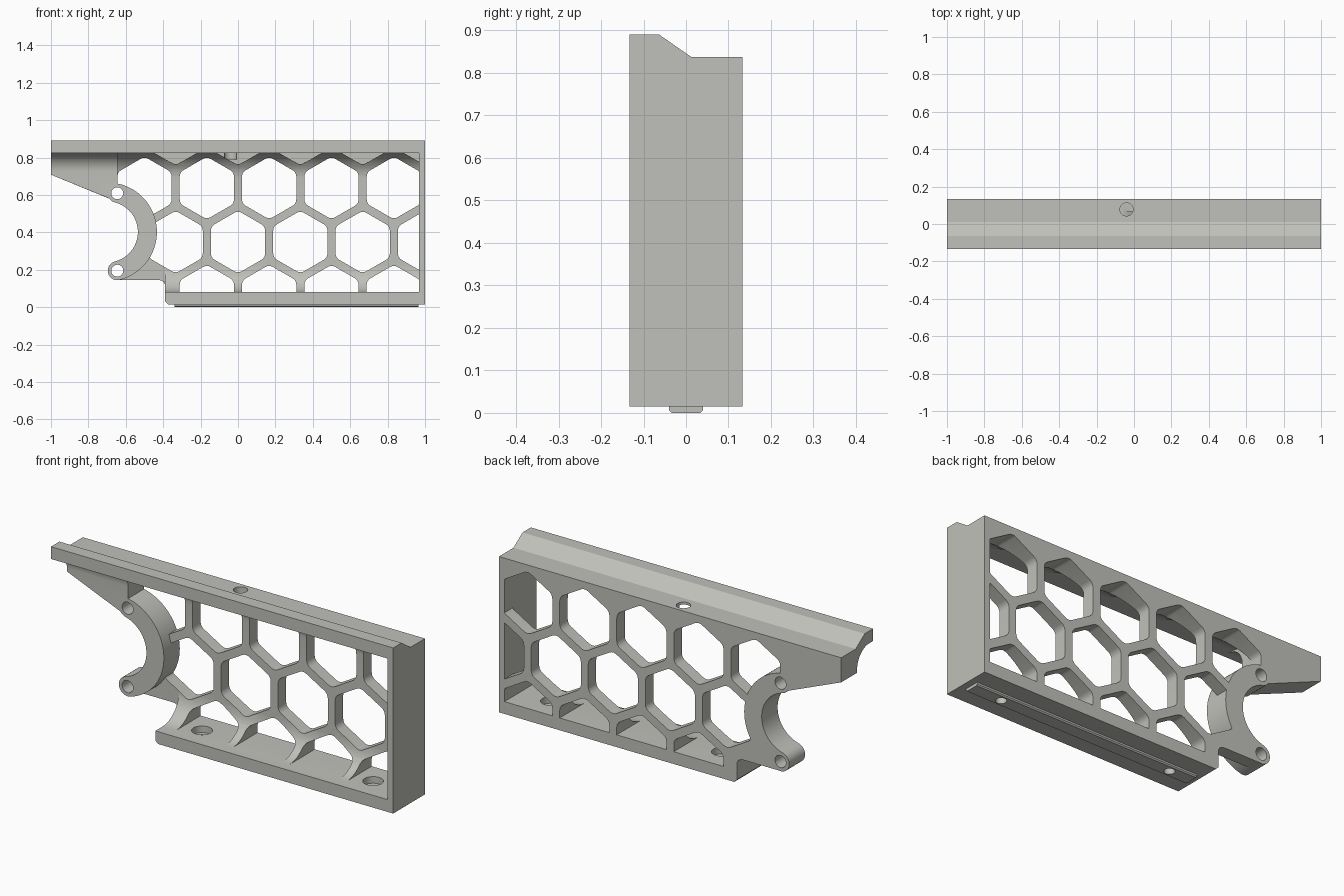
import bpy, bmesh, math
from mathutils import Vector

if "Cube" in bpy.data.objects:
    bpy.data.objects.remove(bpy.data.objects["Cube"])

BACK, FRONT, WEB, RING_Y = 0.133, -0.133, 0.066, 0.0
PITCH, ROW = 1 / 3, 0.289

grey = bpy.data.materials.new("warm_grey")
grey.diffuse_color = (0.53, 0.53, 0.495, 1)
grey.use_nodes = True
grey.node_tree.nodes["Principled BSDF"].inputs["Base Color"].default_value = grey.diffuse_color


def prism(name, polys, axis, lo, hi):
    """Extrude one or more 2D outlines along an axis."""
    place = {'x': lambda a, b, t: (t, a, b),
             'y': lambda a, b, t: (a, t, b),
             'z': lambda a, b, t: (a, b, t)}[axis]
    bm = bmesh.new()
    for pts in polys:
        n = len(pts)
        low = [bm.verts.new(place(a, b, lo)) for a, b in pts]
        top = [bm.verts.new(place(a, b, hi)) for a, b in pts]
        bm.faces.new(low)
        bm.faces.new(top[::-1])
        for i in range(n):
            j = (i + 1) % n
            bm.faces.new((low[j], low[i], top[i], top[j]))
    bmesh.ops.recalc_face_normals(bm, faces=bm.faces)
    me = bpy.data.meshes.new(name)
    bm.to_mesh(me)
    bm.free()
    me.materials.append(grey)
    ob = bpy.data.objects.new(name, me)
    bpy.context.collection.objects.link(ob)
    return ob


def boolean(target, other, op, keep=False):
    mod = target.modifiers.new("bool", 'BOOLEAN')
    mod.operation, mod.solver, mod.object = op, 'EXACT', other
    bpy.context.view_layer.update()
    deps = bpy.context.evaluated_depsgraph_get()
    me = bpy.data.meshes.new_from_object(target.evaluated_get(deps))
    target.modifiers.clear()
    target.data = me
    if not keep:
        bpy.data.objects.remove(other)


def arc(cx, cz, r, a0, a1, n):
    return [(cx + r * math.cos(math.radians(a0 + (a1 - a0) * i / n)),
             cz + r * math.sin(math.radians(a0 + (a1 - a0) * i / n)))
            for i in range(n + 1)]


def circle(cx, cz, r, n=40):
    return arc(cx, cz, r, 0, 360, n)[:-1]


def hexagon(cx, cz, apothem=0.145, r=0.04):
    """Pointed-top hexagon with rounded corners."""
    d = (apothem - r) / math.cos(math.radians(30))
    pts = []
    for k in range(6):
        a = 30 + 60 * k
        pts += arc(cx + d * math.cos(math.radians(a)),
                   cz + d * math.sin(math.radians(a)), r, a - 30, a + 30, 5)
    return pts


def fillet(name, y0, z0, up, r, x0, x1):
    """Concave strip between a horizontal face at z0 and a wall at y0."""
    e = 0.008
    s = 1 if up else -1
    curve = [(y, z0 + s * (z - z0))
             for y, z in arc(y0 - r, z0 + r, r, -90, 0, 12)]
    pts = ([(y0 - r, z0 - s * e)] + curve
           + [(y0 + e, z0 + s * r), (y0 + e, z0 - s * e)])
    return prism(name, [pts], 'x', x0, x1)


# Honeycomb openings
z1 = 0.637
upper = [hexagon(-0.5 + PITCH * i, z1) for i in range(5)]
middle = [hexagon(-PITCH + PITCH * i, z1 - ROW) for i in range(5)]
lower = [hexagon(-PITCH / 2 + PITCH * i, z1 - 2 * ROW) for i in range(4)]
pockets = [hexagon(-PITCH + PITCH * i, z1 + ROW) for i in range(5)]
holes = prism("honeycomb_cutter", upper + middle + lower, 'y', -0.3, 0.3)
recess = prism("recess_cutter", upper + middle + lower + pockets, 'y', -0.3, 0.3)

# Web at the back, with its honeycomb
body = prism("bracket_body", [[
    (-0.645, 0.145), (-0.42, 0.145), (-0.4, 0.137), (-0.39, 0.12),
    (-0.39, 0.05), (0.985, 0.05), (0.985, 0.832), (-1, 0.832),
    (-1, 0.708), (-0.62, 0.552)]], 'y', WEB, BACK)
boolean(body, holes, 'DIFFERENCE')

# Flared ribs under the rail and above the floor
for part in (fillet("upper_flare", WEB, 0.825, False, 0.14, -0.65, 0.98),
             fillet("lower_flare", WEB, 0.08, True, 0.14, -0.39, 0.98)):
    boolean(part, recess, 'DIFFERENCE', keep=True)
    boolean(body, part, 'UNION')
bpy.data.objects.remove(recess)

# Top rail, floor, end plate and foot strip
rail_top = [(FRONT, 0.89), (-0.063, 0.89), (0.012, 0.838), (BACK, 0.838)]
boolean(body, prism("top_rail", [[(FRONT, 0.825)] + rail_top + [(BACK, 0.825)]],
                    'x', -1, 1), 'UNION')
boolean(body, prism("floor", [[(-0.39, 0.03), (-0.375, 0.015), (1, 0.015),
                               (1, 0.08), (-0.39, 0.08)]], 'y', FRONT, BACK), 'UNION')
boolean(body, prism("end_plate", [[(FRONT, 0.015)] + rail_top + [(BACK, 0.015)]],
                    'x', 0.968, 1), 'UNION')
boolean(body, prism("foot_strip", [[(-0.04, 0.02), (-0.04, 0.006), (-0.034, 0),
                                    (0.034, 0), (0.04, 0.006), (0.04, 0.02)]],
                    'x', -0.34, 0.965), 'UNION')

# Thick arm on the left and its flare under the rail
boolean(body, prism("arm", [[(-1, 0.832), (-1, 0.708), (-0.6, 0.545),
                             (-0.6, 0.63), (-0.643, 0.66), (-0.643, 0.832)]],
                    'y', RING_Y, BACK), 'UNION')
boolean(body, fillet("arm_flare", RING_Y, 0.825, False, 0.1, -1, -0.643), 'UNION')

# Curved clamp with rounded ends
CX, CZ, R, W = -0.698, 0.402, 0.2136, 0.051
half = math.degrees(math.asin(0.207 / R))


def tip(a):
    return CX + R * math.cos(math.radians(a)), CZ + R * math.sin(math.radians(a))


clamp = (arc(CX, CZ, R + W, -half, half, 40)
         + arc(*tip(half), W, half, half + 180, 14)[1:-1]
         + arc(CX, CZ, R - W, half, -half, 40)
         + arc(*tip(-half), W, 180 - half, 360 - half, 14)[1:-1])
boolean(body, prism("clamp", [clamp], 'y', RING_Y, BACK), 'UNION')
boolean(body, prism("clamp_bore", [arc(CX, CZ, R - W, -half, half, 40)],
                    'y', -0.3, 0.3), 'DIFFERENCE')

# Pin holes, rail hole and counterbored floor holes
boolean(body, prism("pin_holes", [circle(*tip(half), 0.032), circle(*tip(-half), 0.032)],
                    'y', -0.3, 0.3), 'DIFFERENCE')
boolean(body, prism("rail_hole", [circle(-0.04, 0.078, 0.035)], 'z', 0.79, 0.95),
        'DIFFERENCE')
for r, lo, hi in ((0.026, -0.1, 0.1), (0.05, 0.045, 0.1)):
    boolean(body, prism("floor_holes", [circle(-0.21, 0, r), circle(0.79, 0, r)],
                        'z', lo, hi), 'DIFFERENCE')

# Smooth the curved faces, keep edges sharp
body.data.materials.clear()
body.data.materials.append(grey)
for p in body.data.polygons:
    p.material_index = 0
bpy.context.view_layer.objects.active = body
body.select_set(True)
bpy.ops.object.shade_smooth_by_angle(angle=math.radians(30))
